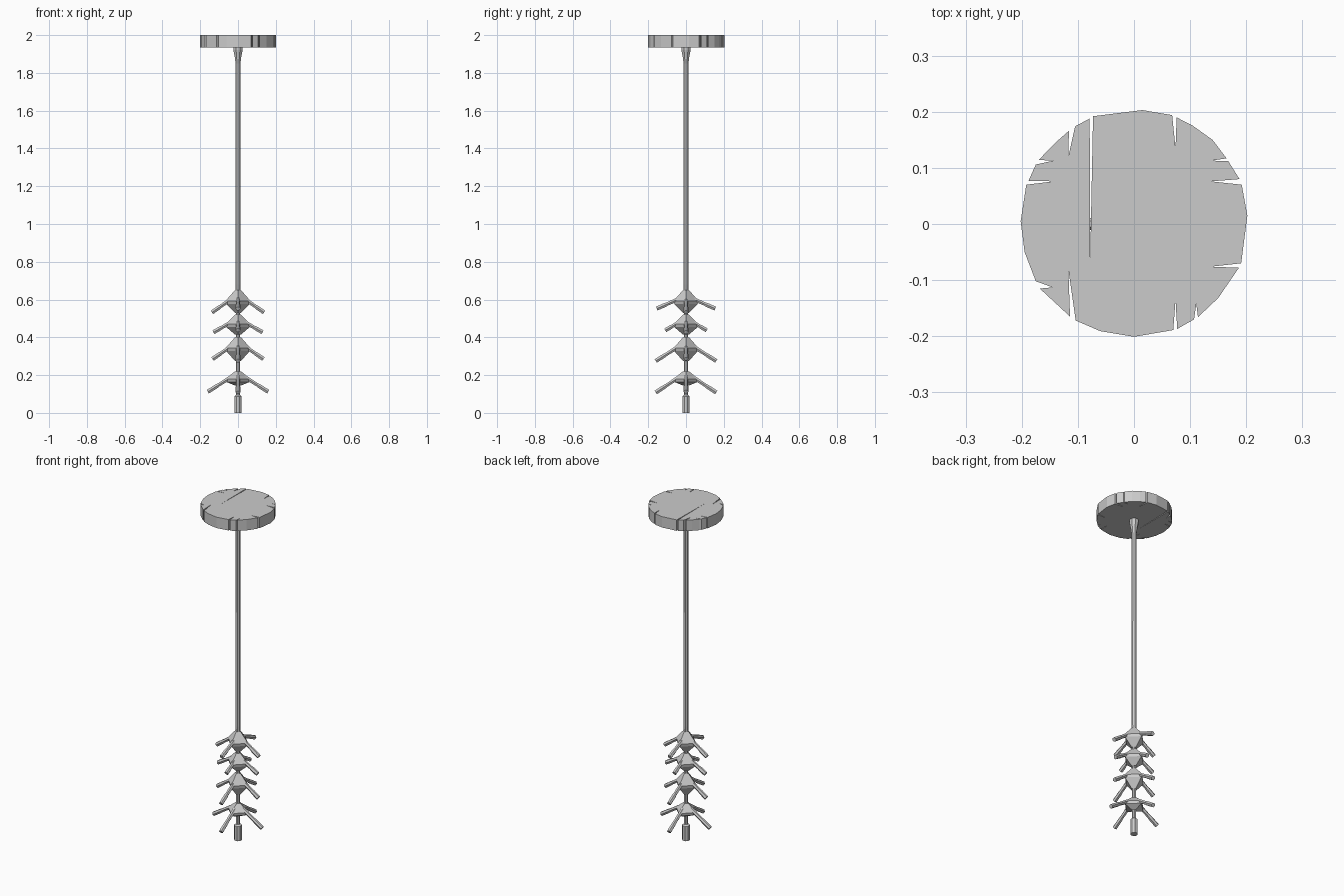
import bpy, bmesh, math
from mathutils import Vector

if "Cube" in bpy.data.objects:
    bpy.data.objects.remove(bpy.data.objects["Cube"])


def finish(name, bm):
    bmesh.ops.recalc_face_normals(bm, faces=bm.faces)
    me = bpy.data.meshes.new(name)
    bm.to_mesh(me)
    bm.free()
    ob = bpy.data.objects.new(name, me)
    bpy.context.collection.objects.link(ob)
    return ob


def loft(name, rings):
    """Skin a stack of equal-sized point rings and cap both ends."""
    bm = bmesh.new()
    vs = [[bm.verts.new(p) for p in r] for r in rings]
    n = len(vs[0])
    for a, b in zip(vs, vs[1:]):
        for i in range(n):
            j = (i + 1) % n
            bm.faces.new((a[i], a[j], b[j], b[i]))
    bm.faces.new(vs[0][::-1])
    bm.faces.new(vs[-1])
    return finish(name, bm)


def turned(name, profile, sides):
    """Vertical stem part from (radius, z) pairs."""
    ang = [2 * math.pi * (i + .5) / sides for i in range(sides)]
    return loft(name, [[(r * math.cos(a), r * math.sin(a), z) for a in ang]
                       for r, z in profile])


def tube(name, path, sides=6):
    """Straight tapered bar through (point, radius) pairs."""
    d = (path[-1][0] - path[0][0]).normalized()
    u = d.cross(Vector((0, 0, 1))).normalized()
    v = u.cross(d)
    ang = [2 * math.pi * i / sides for i in range(sides)]
    return loft(name, [[p + r * (math.cos(a) * u + math.sin(a) * v) for a in ang]
                       for p, r in path])


# ceiling plate: round outline with thin radial-edge splits
outline = [
    (.202, .015), (.192, .07), (.137, .076), (.188, .08), (.168, .112),
    (.137, .113), (.165, .117), (.14, .15), (.105, .175), (.076, .19),
    (.074, .135), (.068, .194), (.015, .203), (-.073, .192), (-.078, -.06),
    (-.079, .188), (-.105, .174), (-.117, .12), (-.116, .166), (-.14, .145),
    (-.17, .114), (-.143, .113), (-.175, .106), (-.188, .077), (-.143, .076),
    (-.192, .07), (-.202, .005), (-.195, -.05), (-.175, -.102), (-.145, -.113),
    (-.168, -.115), (-.114, -.165), (-.117, -.08), (-.104, -.172), (-.06, -.191),
    (0, -.201), (.07, -.189), (.074, -.135), (.077, -.187), (.107, -.17),
    (.111, -.142), (.114, -.166), (.15, -.132), (.187, -.078), (.137, -.076),
    (.191, -.07)]
loft("ceiling_plate", [[(x, y, z) for x, y in outline] for z in (1.935, 2.0)])

# stem with flared collar at the plate, and the end socket
turned("stem", [(.012, .08), (.012, .6), (.015, .68), (.014, 1.85),
                (.018, 1.88), (.026, 1.92), (.026, 1.94)], 8)
turned("end_socket", [(.021, 0), (.021, .088), (.012, .095)], 8)

# tiers: hub top, hub middle, hub bottom, x-arm tip (r, z), y-arm tip (r, z)
tiers = [(.22, .172, .145, (.16, .112), (.16, .108)),
         (.40, .335, .275, (.135, .285), (.16, .275)),
         (.52, .462, .415, (.13, .427), (.11, .437)),
         (.65, .585, .53, (.138, .532), (.155, .552))]

for n, (top, mid, low, tip_x, tip_y) in enumerate(tiers, 1):
    # faceted hub with its corners pointing at the arms
    corners = [Vector((1, 0, 0)), Vector((0, 1, 0)),
               Vector((-1, 0, 0)), Vector((0, -1, 0))]
    levels = ((.016, low), (.062, mid - .008), (.066, mid + .008), (.016, top))
    loft(f"hub_{n}", [[c * r + Vector((0, 0, z)) for c in corners]
                      for r, z in levels])
    # four drooping arms, slightly wider at the tip
    for k, c in enumerate(corners):
        r, z = tip_y if k % 2 else tip_x
        start = c * .03 + Vector((0, 0, mid + .022))
        end = c * r + Vector((0, 0, z))
        tube(f"arm_{n}_{k + 1}", [(start, .012), (start.lerp(end, .55), .0105),
                                  (start.lerp(end, .65), .0125), (end, .0125)])
